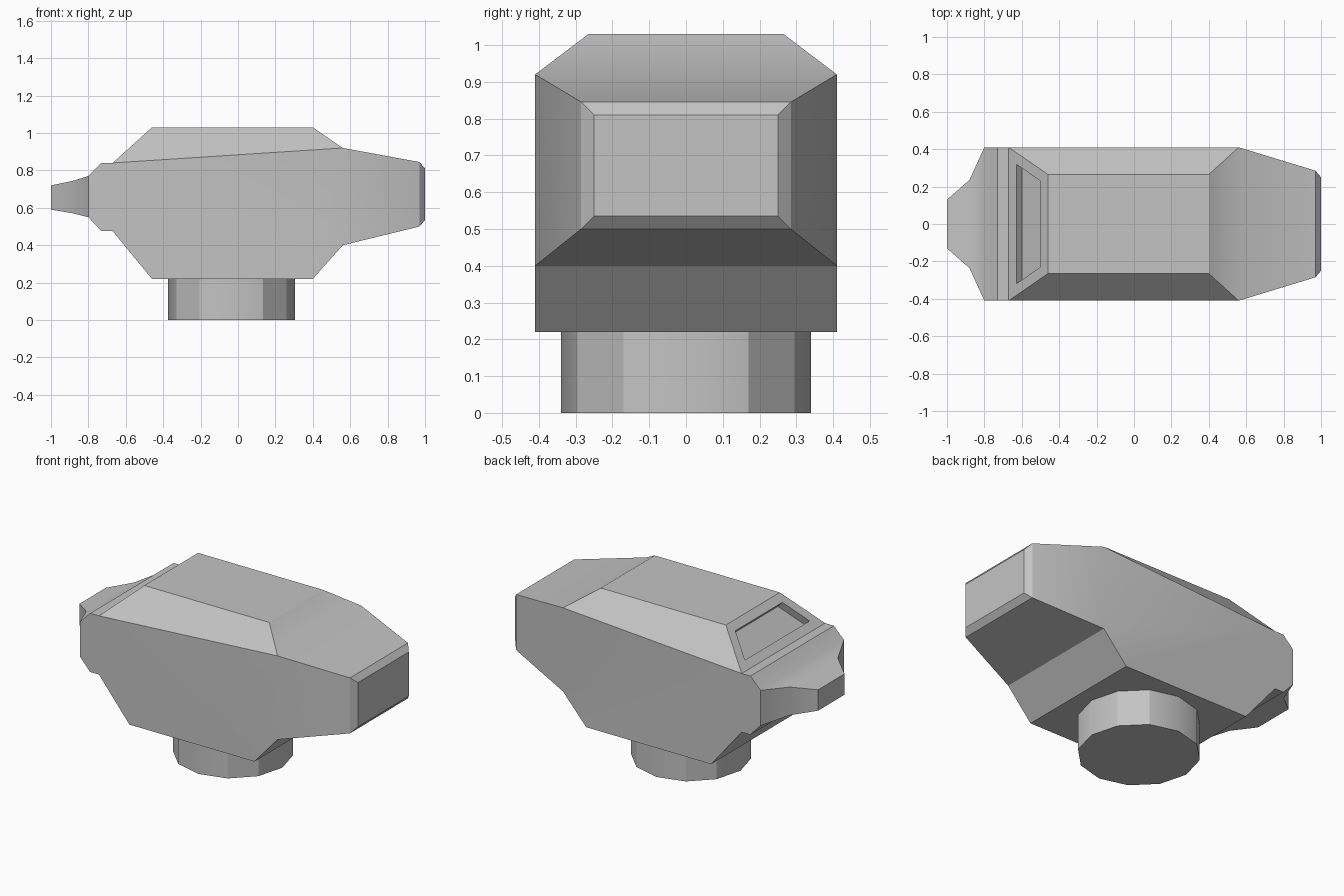
import bpy
import bmesh

cube = bpy.data.objects.get("Cube")
if cube:
    bpy.data.objects.remove(cube, do_unlink=True)

# Single grey material
grey = bpy.data.materials.new("plain_grey")
grey.use_nodes = True
colour = (0.55, 0.55, 0.55, 1)
grey.diffuse_color = colour
grey.node_tree.nodes["Principled BSDF"].inputs["Base Color"].default_value = colour


def finish(obj):
    """Give the part its material and smooth only its shallow edges."""
    obj.data.materials.clear()
    obj.data.materials.append(grey)
    bpy.ops.object.select_all(action="DESELECT")
    obj.select_set(True)
    bpy.context.view_layer.objects.active = obj
    bpy.ops.object.shade_smooth_by_angle()


# Body outline, clockwise from the tail: x, z, half width
outline = [
    (-1, .72, .13), (-.88, .745, .235), (-.8, .77, .41), (-.73, .84, .41),
    (-.67, .84, .41), (-.46, 1.03, .265), (.4, 1.03, .265), (.56, .92, .41),
    (.97, .845, .285), (1, .81, .25), (1, .535, .25), (.97, .5, .285),
    (.56, .4, .41), (.4, .22, .41), (-.46, .22, .41), (-.67, .475, .41),
    (-.73, .475, .41), (-.8, .55, .41), (-.88, .57, .235), (-1, .59, .13),
]
bm = bmesh.new()
front = [bm.verts.new((x, -w, z)) for x, z, w in outline]
back = [bm.verts.new((x, w, z)) for x, z, w in outline]

# Strips running across the body, from front to back
count = len(outline)
strips = []
for i in range(count):
    j = (i + 1) % count
    strips.append(bm.faces.new((front[i], front[j], back[j], back[i])))

# Side panels: tail, flat flank, upper chamfer, nose, nose bevel
flank = [2, 3, 4, 7, *range(12, 18)]
for panel in [(0, 1, 18, 19), (1, 2, 17, 18), flank, (4, 5, 6, 7),
              (7, 8, 11, 12), (8, 9, 10, 11)]:
    for side in (front, back):
        bm.faces.new([side[i] for i in panel])
bmesh.ops.recalc_face_normals(bm, faces=bm.faces[:])

# Recessed window in the slope above the tail
window = strips[4]
bmesh.ops.inset_individual(bm, faces=[window], thickness=.056, use_even_offset=True)
bmesh.ops.inset_individual(bm, faces=[window], thickness=0, depth=-.045)

mesh = bpy.data.meshes.new("body")
bm.to_mesh(mesh)
bm.free()
body = bpy.data.objects.new("body", mesh)
bpy.context.collection.objects.link(body)
finish(body)

# Round base
bpy.ops.mesh.primitive_cylinder_add(vertices=12, radius=.34, depth=.22,
                                    location=(-.035, 0, .11))
base = bpy.context.object
base.name = "base"
finish(base)
